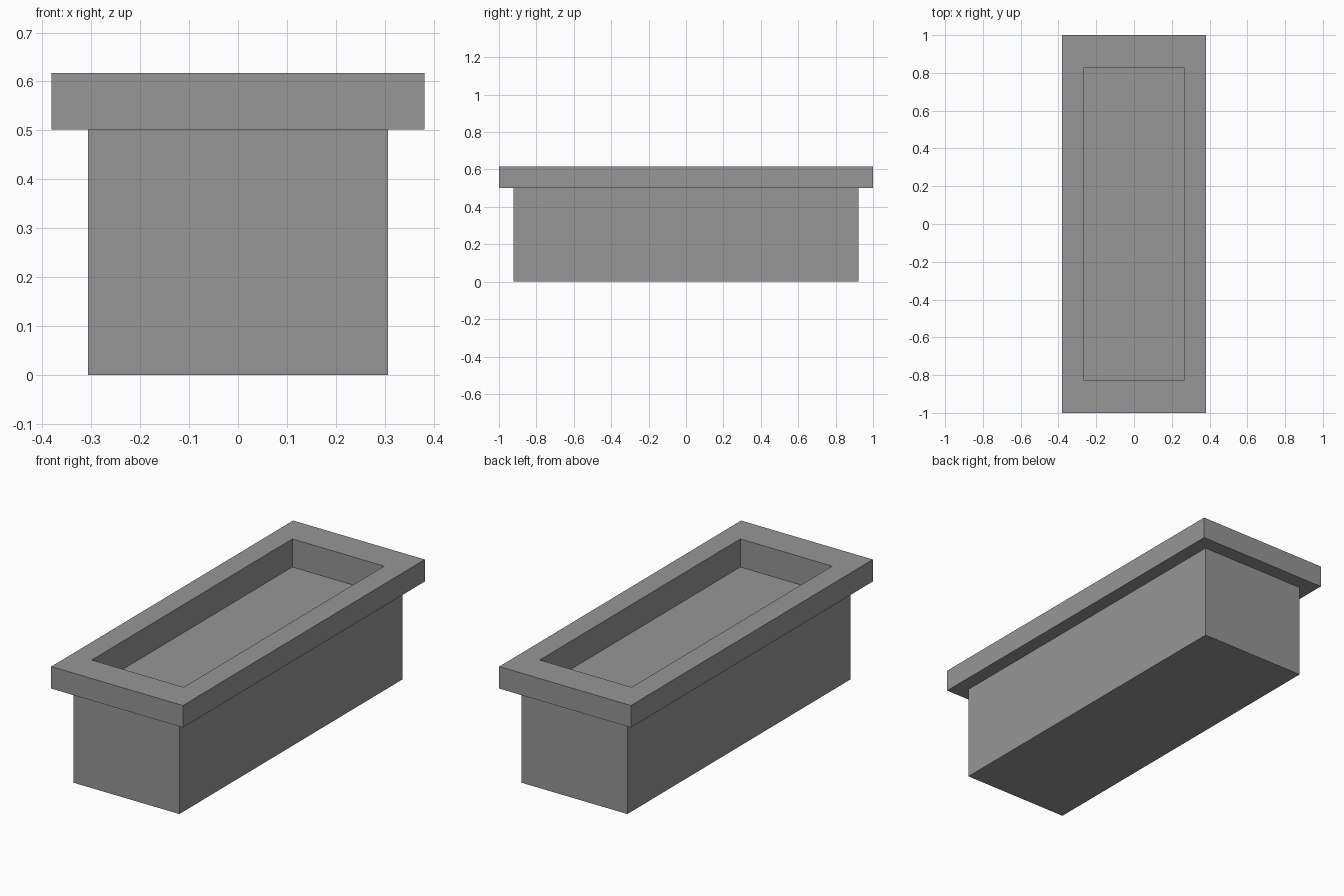
import bpy
import bmesh

cube = bpy.data.objects.get("Cube")
if cube:
    bpy.data.objects.remove(cube, do_unlink=True)

# Plain grey stone for every part
stone = bpy.data.materials.new("grey_stone")
stone.use_nodes = True
grey = (0.305, 0.305, 0.305, 1.0)
stone.diffuse_color = grey
stone.node_tree.nodes["Principled BSDF"].inputs["Base Color"].default_value = grey

# Half sizes of the rectangular outlines, and the levels
BODY = (0.307, 0.923)
RIM = (0.381, 1.0)
OPENING = (0.266, 0.829)
LIP_Z, TOP_Z, FLOOR_Z = 0.502, 0.617, 0.47


def rectangle_shell(name, rings, cap_first=False, cap_last=False):
    """Join a sequence of (half sizes, height) rectangles into one surface."""
    bm = bmesh.new()
    loops = []
    for (hx, hy), z in rings:
        corners = ((-hx, -hy), (hx, -hy), (hx, hy), (-hx, hy))
        loops.append([bm.verts.new((x, y, z)) for x, y in corners])
    for low, high in zip(loops, loops[1:]):
        for i in range(4):
            j = (i + 1) % 4
            bm.faces.new((low[i], low[j], high[j], high[i]))
    if cap_first:
        bm.faces.new(loops[0][::-1])
    if cap_last:
        bm.faces.new(loops[-1])
    mesh = bpy.data.meshes.new(name)
    bm.to_mesh(mesh)
    bm.free()
    mesh.materials.append(stone)
    obj = bpy.data.objects.new(name, mesh)
    bpy.context.collection.objects.link(obj)
    return obj


# Trough body: closed base and four upright walls
rectangle_shell("planter_body", [(BODY, 0), (BODY, LIP_Z)], cap_first=True)

# Overhanging rim, turning inward and down to the recessed floor
rectangle_shell(
    "planter_rim_and_basin",
    [(BODY, LIP_Z), (RIM, LIP_Z), (RIM, TOP_Z), (OPENING, TOP_Z), (OPENING, FLOOR_Z)],
    cap_last=True,
)
